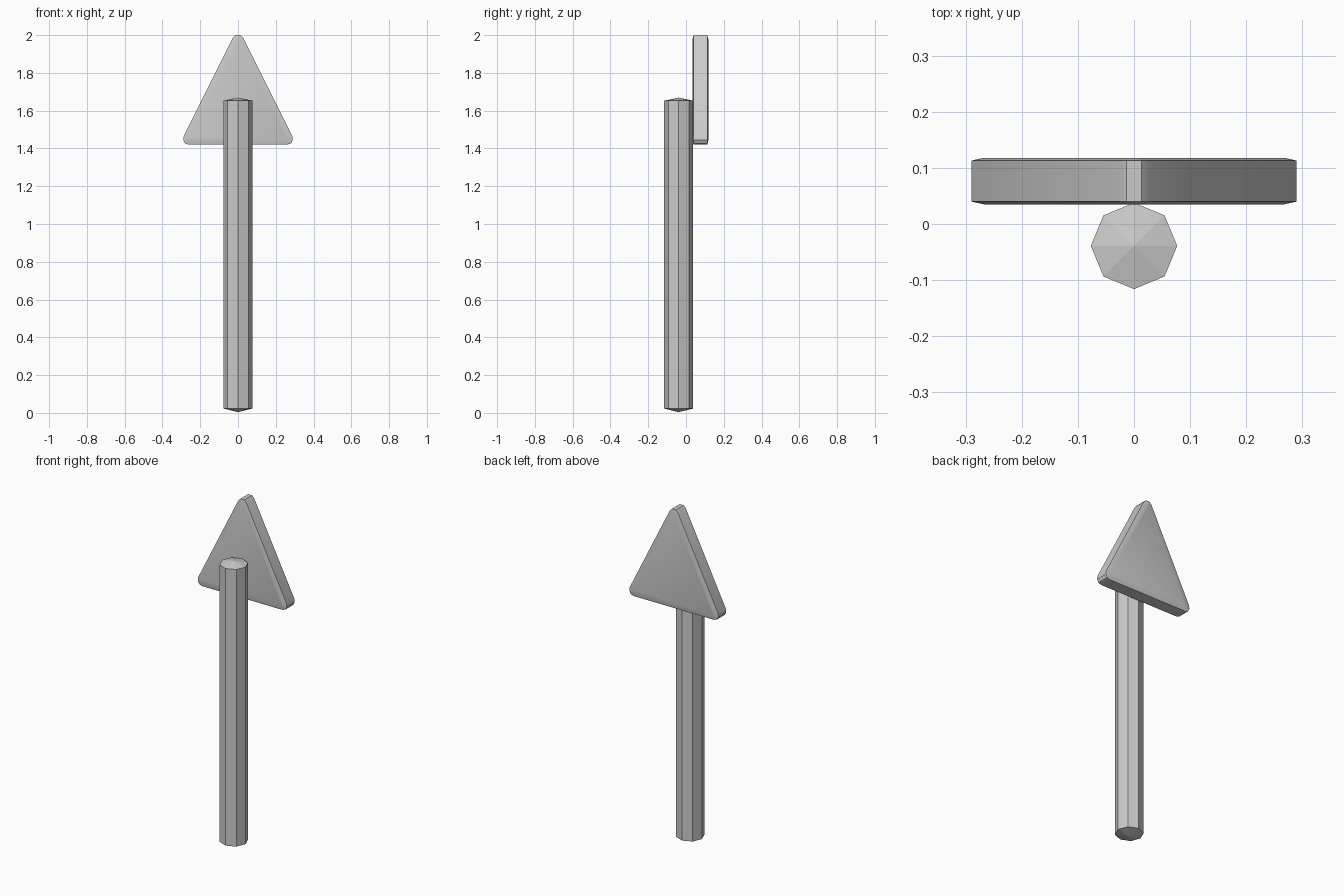
import bpy, bmesh, math

if "Cube" in bpy.data.objects:
    bpy.data.objects.remove(bpy.data.objects["Cube"])


def make_object(name, bm):
    bmesh.ops.recalc_face_normals(bm, faces=bm.faces[:])
    mesh = bpy.data.meshes.new(name)
    bm.to_mesh(mesh)
    bm.free()
    obj = bpy.data.objects.new(name, mesh)
    bpy.context.collection.objects.link(obj)
    return obj


# Post: eight-sided shaft with shallow pointed ends
SIDES, RADIUS, POST_Y = 8, 0.077, -0.039
bm = bmesh.new()
rings = []
for z in (0.023, 1.653):
    rings.append([bm.verts.new((RADIUS * math.cos(i * math.tau / SIDES),
                                POST_Y + RADIUS * math.sin(i * math.tau / SIDES), z))
                  for i in range(SIDES)])
bottom = bm.verts.new((0, POST_Y, 0.004))
top = bm.verts.new((0, POST_Y, 1.669))
for i in range(SIDES):
    j = (i + 1) % SIDES
    bm.faces.new((rings[0][i], rings[0][j], rings[1][j], rings[1][i]))
    bm.faces.new((rings[0][j], rings[0][i], bottom))
    bm.faces.new((rings[1][i], rings[1][j], top))
make_object("post", bm)

# Arrowhead: rounded triangle plate, half outline mirrored across x
half = [(0.013, 2.0), (0.027, 1.985), (0.287, 1.466), (0.29, 1.445),
        (0.281, 1.427), (0.262, 1.42)]
outline = half + [(-x, z) for x, z in reversed(half)]
bm = bmesh.new()
front = [bm.verts.new((x, 0.040, z)) for x, z in outline]
back = [bm.verts.new((x, 0.113, z)) for x, z in outline]
caps = [bm.faces.new(front), bm.faces.new(back[::-1])]
for i in range(len(outline)):
    j = (i + 1) % len(outline)
    bm.faces.new((front[i], back[i], back[j], front[j]))
bmesh.ops.recalc_face_normals(bm, faces=bm.faces[:])

# Softly raised faces on both sides of the plate
bmesh.ops.inset_individual(bm, faces=caps, thickness=0.022, depth=0.005,
                           use_even_offset=True)
head = make_object("arrowhead", bm)
bpy.context.view_layer.objects.active = head
head.select_set(True)
bpy.ops.object.shade_smooth_by_angle(angle=math.radians(30))
